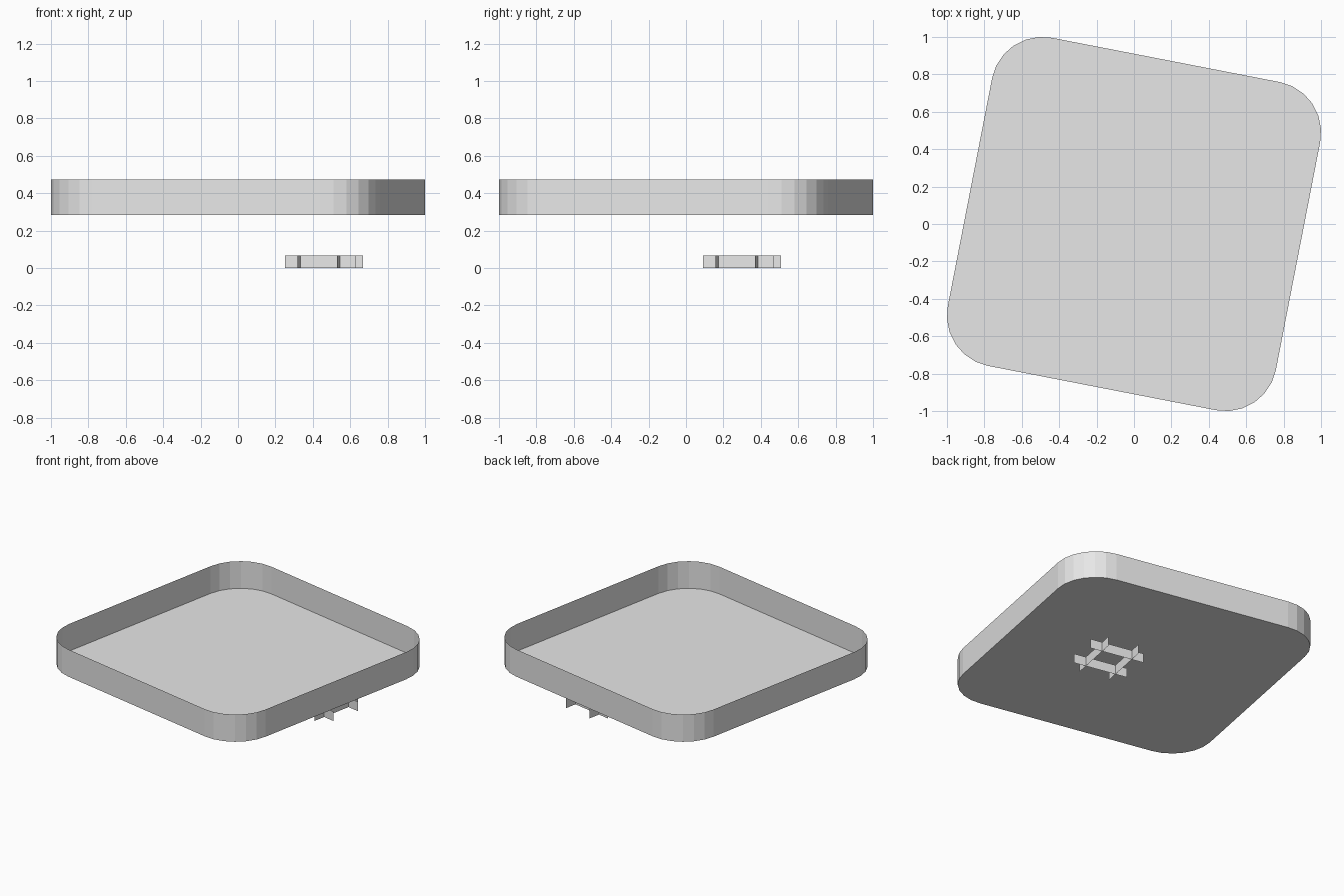
import bpy
import bmesh
from math import cos, sin, radians
from mathutils import Matrix, Vector

cube = bpy.data.objects.get("Cube")
if cube:
    bpy.data.objects.remove(cube, do_unlink=True)

TURN = radians(-11)  # the whole model is turned about the vertical axis

grey = bpy.data.materials.new("light_grey")
grey.use_nodes = True
grey.diffuse_color = (0.8, 0.8, 0.8, 1)
grey.node_tree.nodes["Principled BSDF"].inputs["Base Color"].default_value = (0.8, 0.8, 0.8, 1)


def finish(bm, name, centre):
    """Turn the mesh, move it to its centre and link it as an object."""
    bmesh.ops.transform(bm, verts=bm.verts,
                        matrix=Matrix.Translation(centre) @ Matrix.Rotation(TURN, 4, 'Z'))
    mesh = bpy.data.meshes.new(name)
    bm.to_mesh(mesh)
    bm.free()
    mesh.materials.append(grey)
    obj = bpy.data.objects.new(name, mesh)
    bpy.context.collection.objects.link(obj)
    return obj


def rounded_square(inner, radius, steps):
    """Outline of a square with arc corners, counter-clockwise."""
    points = []
    for quarter, (sx, sy) in enumerate([(1, 1), (-1, 1), (-1, -1), (1, -1)]):
        for i in range(steps + 1):
            a = radians(90 * (quarter + i / steps))
            points.append((sx * inner + radius * cos(a), sy * inner + radius * sin(a)))
    return points


# Shallow open tray: flat floor and a thin upright rim
outline = rounded_square(0.621, 0.2725, 6)
rim_height = 0.19
bm = bmesh.new()
low = [bm.verts.new((x, y, 0)) for x, y in outline]
high = [bm.verts.new((x, y, rim_height)) for x, y in outline]
bm.faces.new(low)
for i in range(len(low)):
    j = (i + 1) % len(low)
    bm.faces.new((low[i], low[j], high[j], high[i]))
finish(bm, "tray", Vector((0, 0, 0.284)))

# Small lattice of four thin crossing strips below the tray
half_length, offset, strip_height = 0.1916, 0.107, 0.066
lattice_centre = Vector((0.46, 0.30, 0))


def add_strip(name, along_x, side):
    bm = bmesh.new()
    corners = []
    for t, z in [(-1, 0), (1, 0), (1, strip_height), (-1, strip_height)]:
        run, across = t * half_length, side * offset
        corners.append(bm.verts.new((run, across, z) if along_x else (across, run, z)))
    bm.faces.new(corners)
    finish(bm, name, lattice_centre)


add_strip("front_lattice_strip", True, -1)
add_strip("back_lattice_strip", True, 1)
add_strip("right_lattice_strip", False, -1)
add_strip("left_lattice_strip", False, 1)
